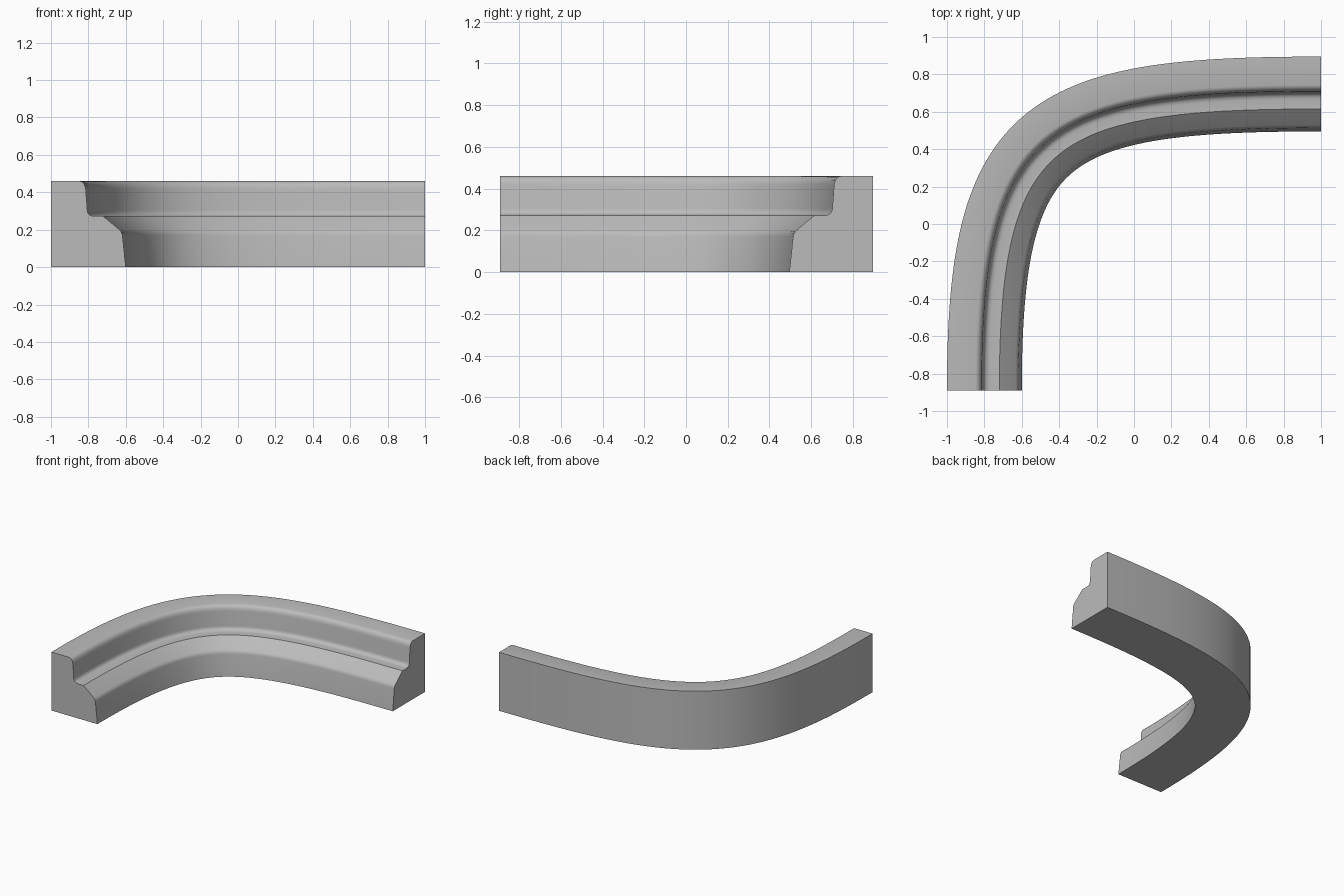
import bpy, bmesh, math
from mathutils import Vector
from mathutils.geometry import interpolate_bezier

cube = bpy.data.objects.get("Cube")
if cube:
    bpy.data.objects.remove(cube, do_unlink=True)

HEIGHT, WIDTH, STEPS = 0.46, 0.4, 64

stone = bpy.data.materials.new("plain_grey")
stone.use_nodes = True
grey = (0.5, 0.5, 0.5, 1)
stone.diffuse_color = grey
stone.node_tree.nodes["Principled BSDF"].inputs["Base Color"].default_value = grey


def rounded(start, corner, end, n=6):
    """Quadratic curve that rounds a corner of the profile."""
    a, b, c = Vector(start), Vector(corner), Vector(end)
    return [a * (1 - t) ** 2 + b * 2 * t * (1 - t) + c * t * t
            for t in (i / n for i in range(n + 1))]


# Moulding profile: (distance from the outer wall, height)
profile = [Vector((0, 0)), Vector((0, HEIGHT))]
profile += rounded((0.152, HEIGHT), (0.182, 0.455), (0.186, 0.415))  # top lip
profile += rounded((0.194, 0.305), (0.196, 0.275), (0.228, 0.272))   # cove
profile += [Vector((0.28, 0.272))]                                  # ledge edge
profile += rounded((0.366, 0.2), (0.38, 0.188), (0.382, 0.17), 4)    # lower nose
profile += [Vector((WIDTH, 0))]

# Centre line of the bend
path = interpolate_bezier(Vector((-0.8, -0.89, 0)), Vector((-0.8, 0.51, 0)),
                          Vector((-0.49, 0.695, 0)), Vector((1, 0.695, 0)), STEPS)

# Sweep the profile along the centre line
bm = bmesh.new()
rings = []
for i, point in enumerate(path):
    if i == 0:
        tangent = Vector((0, 1, 0))
    elif i == len(path) - 1:
        tangent = Vector((1, 0, 0))
    else:
        tangent = (path[i + 1] - path[i - 1]).normalized()
    inward = Vector((tangent.y, -tangent.x, 0))
    rings.append([bm.verts.new(point + inward * (p.x - WIDTH / 2) + Vector((0, 0, p.y)))
                  for p in profile])

count = len(profile)
for a, b in zip(rings, rings[1:]):
    for j in range(count):
        k = (j + 1) % count
        bm.faces.new((a[j], a[k], b[k], b[j]))
bm.faces.new(rings[0])
bm.faces.new(rings[-1])
bmesh.ops.recalc_face_normals(bm, faces=bm.faces)

mesh = bpy.data.meshes.new("curved_moulding")
bm.to_mesh(mesh)
bm.free()
mesh.materials.append(stone)
moulding = bpy.data.objects.new("curved_moulding", mesh)
bpy.context.collection.objects.link(moulding)

bpy.ops.object.select_all(action="DESELECT")
moulding.select_set(True)
bpy.context.view_layer.objects.active = moulding
bpy.ops.object.shade_smooth_by_angle(angle=math.radians(32))
